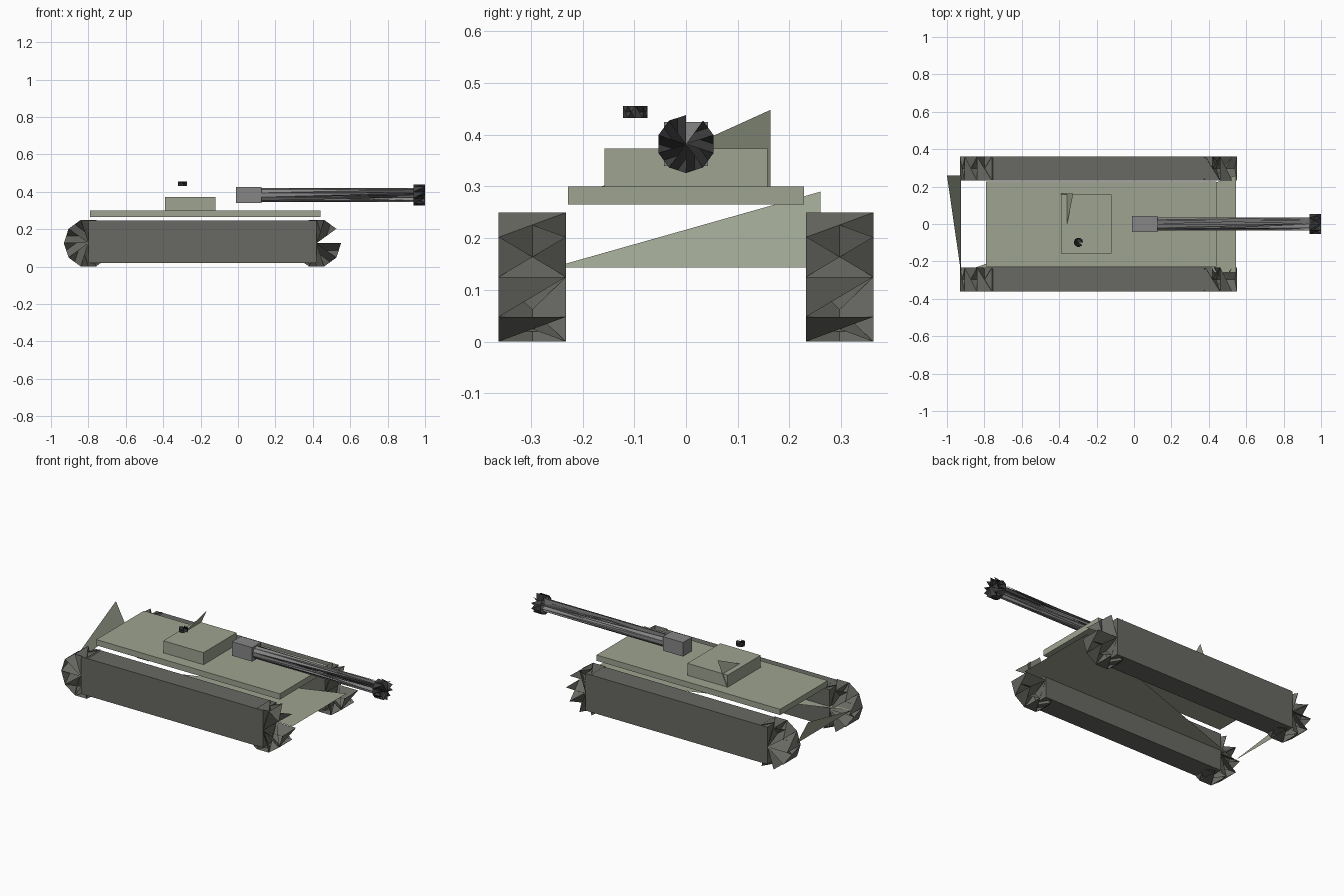
import bpy, math
from mathutils import Vector

if "Cube" in bpy.data.objects:
    bpy.data.objects.remove(bpy.data.objects["Cube"])


def mat(name, c):
    m = bpy.data.materials.new(name)
    m.diffuse_color = (*c, 1)
    m.use_nodes = True
    m.node_tree.nodes["Principled BSDF"].inputs["Base Color"].default_value = m.diffuse_color
    return m


GREEN = mat("hull_green", (0.34, 0.37, 0.28))
TRACK = mat("track_grey", (0.14, 0.14, 0.125))
METAL = mat("gun_grey", (0.24, 0.24, 0.24))
DARK = mat("dark_metal", (0.05, 0.05, 0.05))


def mesh(name, verts, faces, m):
    me = bpy.data.meshes.new(name)
    me.from_pydata(verts, [], faces)
    me.materials.append(m)
    ob = bpy.data.objects.new(name, me)
    bpy.context.collection.objects.link(ob)
    return ob


def box(name, x, y, z, m):
    v = [(a, b, c) for a in x for b in y for c in z]
    f = [(0, 1, 3, 2), (4, 6, 7, 5), (0, 4, 5, 1),
         (2, 3, 7, 6), (0, 2, 6, 4), (1, 5, 7, 3)]
    return mesh(name, v, f, m)


def jagged_drum(name, p, q, r, u, w, m, n=10):
    """Open ten-sided drum from p to q: twisted cap wedges and saw-tooth sides.
    u is the direction of the first corner, w the direction it turns to."""
    p, q, u, w = (Vector(k) for k in (p, q, u, w))
    verts = [p, q]
    for i in range(n):
        a = math.tau * i / n
        d = (u * math.cos(a) + w * math.sin(a)) * r
        verts += [p + d, q + d]
    faces = []
    for i in range(n - 1):
        a0, b0, a1, b1 = (2 + 2 * i + k for k in range(4))
        faces += [(0, a0, b1), (1, b0, a1), (a0, b0, a1)]
    return mesh(name, verts, faces, m)


# Tracks: long blocks with jagged drums at both ends
for side, s in (("right", -1), ("left", 1)):
    y = sorted((s * 0.232, s * 0.362))
    box(side + "_track", (-0.80, 0.42), y, (0.02, 0.245), TRACK)
    for end, x in (("rear", -0.80), ("front", 0.42)):
        # the gap in each drum sits just below the forward corner
        jagged_drum(f"{side}_{end}_wheel", (x, y[0], 0.125), (x, y[1], 0.125),
                    0.131, (1, 0, 0), (0, 0, -1), TRACK)

# Hull: deck slab, triangular floor and sloped triangular rear panel
box("deck", (-0.79, 0.44), (-0.228, 0.228), (0.265, 0.30), GREEN)
mesh("floor", [(0.545, -0.26, 0.143), (0.545, 0.26, 0.143), (-0.925, -0.26, 0.143)],
     [(0, 1, 2)], GREEN)
mesh("rear_panel", [(-0.925, -0.26, 0.143), (-0.925, 0.26, 0.143), (-1.0, 0.26, 0.29)],
     [(0, 1, 2)], GREEN)

# Turret block with its sloped triangular plate
box("turret", (-0.39, -0.12), (-0.158, 0.158), (0.30, 0.373), GREEN)
mesh("turret_plate", [(-0.39, -0.163, 0.30), (-0.39, 0.163, 0.30), (-0.325, 0.163, 0.448)],
     [(0, 1, 2)], GREEN)

# Gun
box("gun_mount", (-0.01, 0.125), (-0.043, 0.043), (0.34, 0.425), METAL)
for name, x0, x1, r, m in (("barrel", 0.11, 0.95, 0.037, METAL),
                           ("muzzle", 0.938, 1.0, 0.056, DARK)):
    jagged_drum(name, (x0, 0, 0.382), (x1, 0, 0.382), r, (0, 0, 1), (0, -1, 0), m)

# Hatch
jagged_drum("hatch", (-0.297, -0.098, 0.432), (-0.297, -0.098, 0.456), 0.025,
            (1, 0, 0), (0, 1, 0), DARK)
